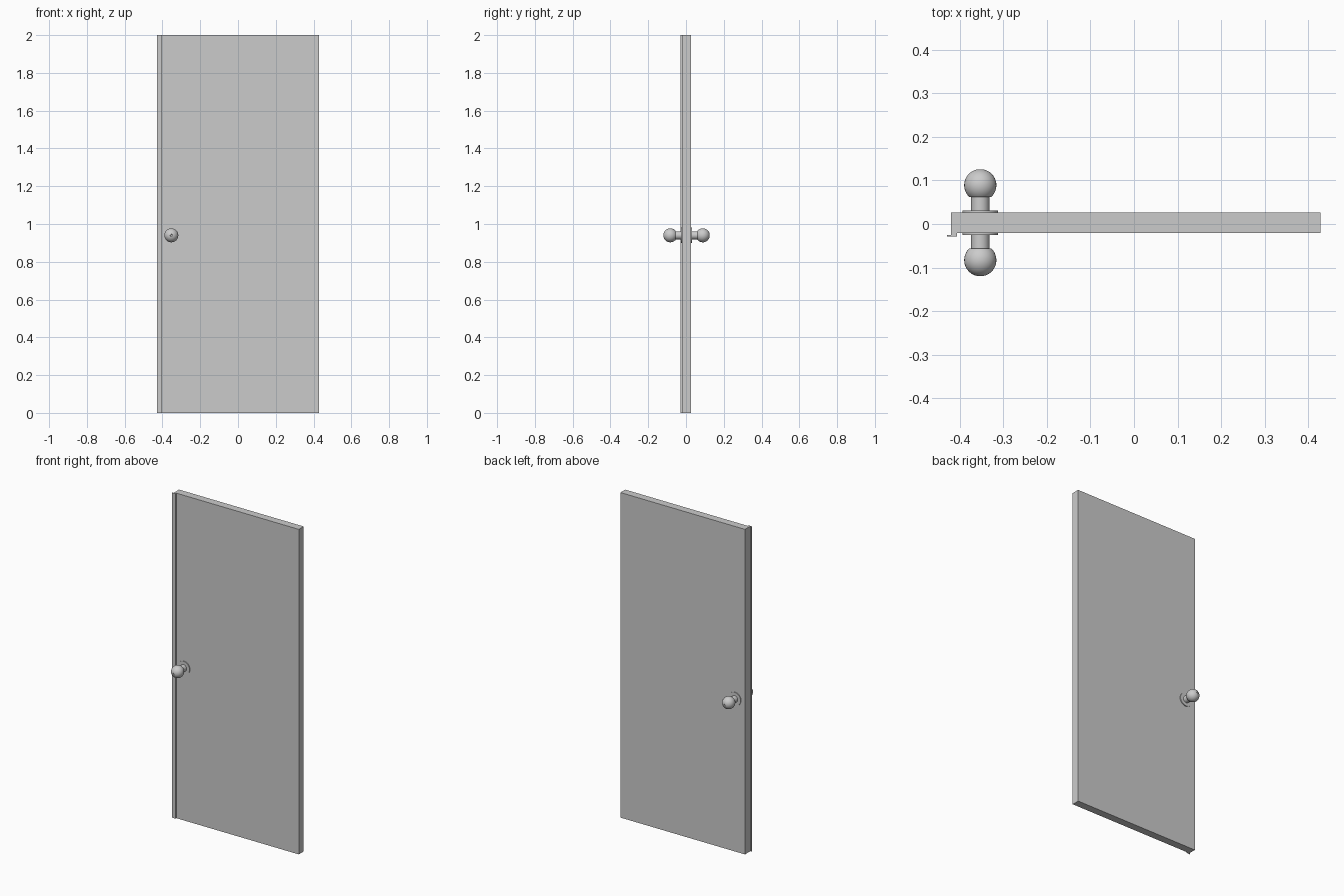
import bpy, bmesh, math
from mathutils import Matrix, Vector

if "Cube" in bpy.data.objects:
    bpy.data.objects.remove(bpy.data.objects["Cube"])


def finish(name, bm, smooth=False):
    bmesh.ops.remove_doubles(bm, verts=bm.verts, dist=1e-5)
    bmesh.ops.recalc_face_normals(bm, faces=bm.faces)
    me = bpy.data.meshes.new(name)
    bm.to_mesh(me)
    bm.free()
    ob = bpy.data.objects.new(name, me)
    bpy.context.collection.objects.link(ob)
    if smooth:
        bpy.ops.object.select_all(action='DESELECT')
        ob.select_set(True)
        bpy.context.view_layer.objects.active = ob
        bpy.ops.object.shade_smooth_by_angle(angle=math.radians(35))
    return ob


def extrude_plan(name, pts, height):
    """Plan outline (x, y) raised to the door height."""
    bm = bmesh.new()
    face = bm.faces.new([bm.verts.new((x, y, 0)) for x, y in pts])
    up = bmesh.ops.extrude_face_region(bm, geom=[face])['geom']
    bmesh.ops.translate(bm, vec=(0, 0, height),
                        verts=[g for g in up if isinstance(g, bmesh.types.BMVert)])
    return finish(name, bm)


def lathe(name, profile, side, base_y):
    """Profile (radius, distance from door face) turned about the knob axis."""
    bm = bmesh.new()
    vs = [bm.verts.new((r, d, 0)) for r, d in profile]
    es = [bm.edges.new(p) for p in zip(vs, vs[1:])]
    bmesh.ops.spin(bm, geom=vs + es, cent=(0, 0, 0), axis=(0, 1, 0),
                   angle=math.tau, steps=32)
    bmesh.ops.transform(bm, verts=bm.verts,
                        matrix=Matrix.Translation((KNOB_X, base_y, KNOB_Z))
                        @ Matrix.Diagonal((1, side, 1, 1)))
    return finish(name, bm, True)


H = 2.0
KNOB_X, KNOB_Z = -0.353, 0.94
FRONT, BACK = -0.0205, 0.0265

# Door slab
extrude_plan("door_slab", [(-0.42, FRONT), (0.428, FRONT), (0.428, BACK), (-0.42, BACK)], H)

# L-shaped strip that overlaps the latch edge at the front
extrude_plan("edge_strip", [(-0.429, -0.0285), (-0.406, -0.0285), (-0.406, FRONT),
                            (-0.42, FRONT), (-0.42, -0.0255), (-0.429, -0.0255)], H)

# Knob profile: truncated ball with a small dimple in its end
R, C = 0.037, 0.0625
start, end = math.radians(-47), math.radians(80)
ball = [(R * math.cos(a), C + R * math.sin(a))
        for a in (start + (end - start) * i / 14 for i in range(15))]
knob = [(0, ball[0][1])] + ball + [(0.005, C + 0.034), (0, C + 0.034)]

# Rose, stem and knob on both faces
for label, side, y in (("front", -1, FRONT), ("back", 1, BACK)):
    lathe(label + "_rose", [(0, 0), (0.041, 0), (0.041, 0.005), (0, 0.005)], side, y)
    lathe(label + "_stem", [(0, 0), (0.021, 0), (0.021, 0.042), (0, 0.042)], side, y)
    lathe(label + "_knob", knob, side, y)
